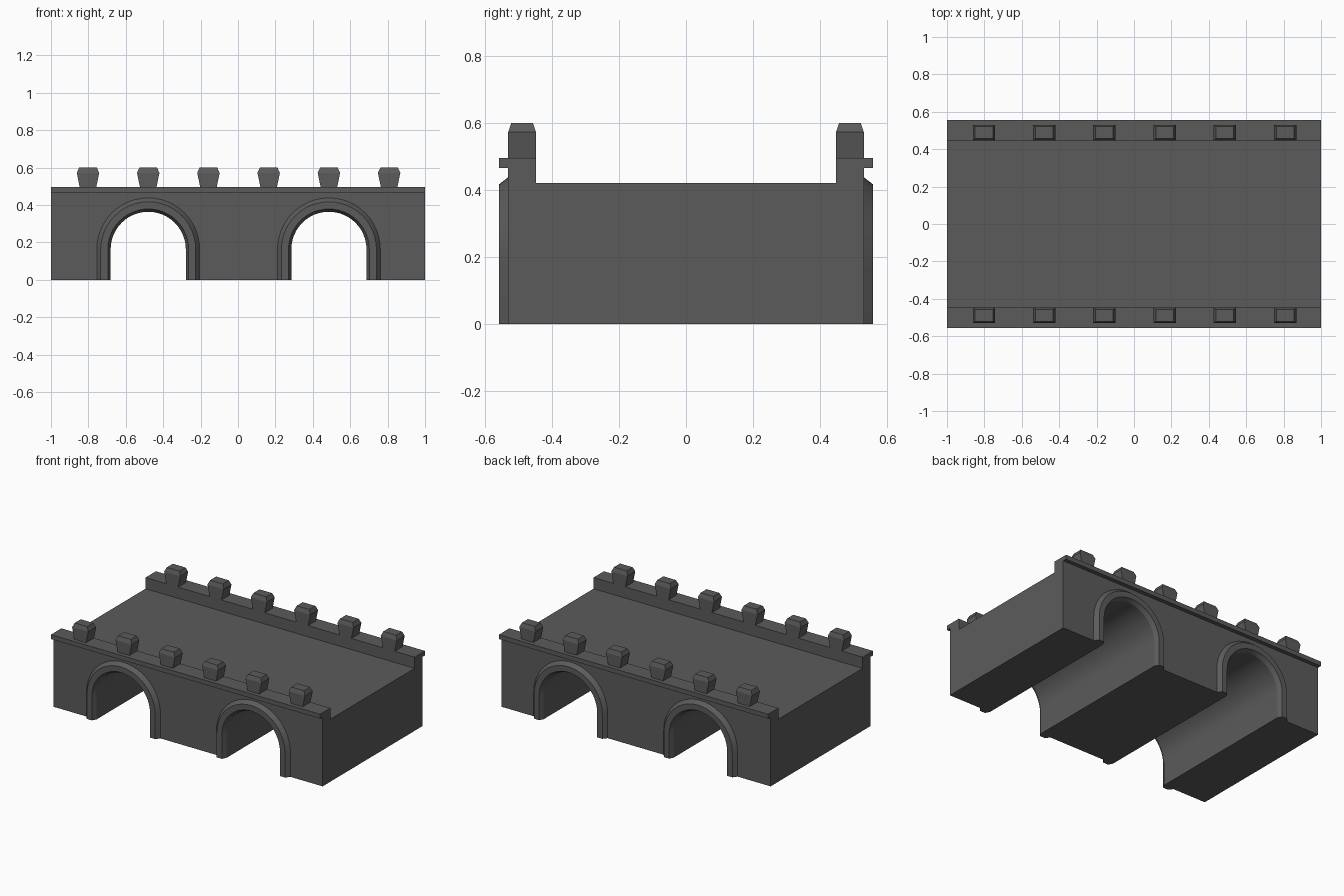
import bpy, bmesh
from math import pi, cos, sin, radians

if "Cube" in bpy.data.objects:
    bpy.data.objects.remove(bpy.data.objects["Cube"])

stone = bpy.data.materials.new("dark_grey_stone")
stone.diffuse_color = (0.105, 0.105, 0.105, 1)
stone.use_nodes = True
stone.node_tree.nodes["Principled BSDF"].inputs["Base Color"].default_value = stone.diffuse_color

ARCH_X = (-0.48, 0.486)   # arch centres
SPRING = 0.163            # height where the arches begin to curve
RADIUS = 0.201
SEG = 24


def arch(cx, r):
    """Points up the left leg, over the arch and down the right leg."""
    pts = [(cx - r, 0)]
    for i in range(SEG + 1):
        a = pi - pi * i / SEG
        pts.append((cx + r * cos(a), SPRING + r * sin(a)))
    return pts + [(cx + r, 0)]


def finish(name, bm, smooth=False):
    bmesh.ops.recalc_face_normals(bm, faces=bm.faces)
    me = bpy.data.meshes.new(name)
    bm.to_mesh(me)
    bm.free()
    me.materials.append(stone)
    ob = bpy.data.objects.new(name, me)
    bpy.context.collection.objects.link(ob)
    if smooth:
        bpy.context.view_layer.objects.active = ob
        ob.select_set(True)
        bpy.ops.object.shade_smooth_by_angle(angle=radians(30))
        ob.select_set(False)
    return ob


def loft(bm, rings, close_ends=True, cyclic=False):
    """Skin closed rings of 3D points."""
    vs = [[bm.verts.new(p) for p in ring] for ring in rings]
    n = len(vs[0])
    for a, b in zip(vs, vs[1:]):
        for i in range(n):
            j = (i + 1) % n
            bm.faces.new((a[i], a[j], b[j], b[i]))
    bm.faces.new(vs[0])
    bm.faces.new(vs[-1])


# Bridge body: side profile with both arches cut out, extruded in y
profile = [(-1, 0)]
for cx in ARCH_X:
    profile += arch(cx, RADIUS)
profile += [(1, 0), (1, 0.42), (-1, 0.42)]
bm = bmesh.new()
loft(bm, [[(x, y, z) for x, z in profile] for y in (-0.53, 0.53)])
finish("bridge_body", bm, True)

for side, label in ((-1, "front"), (1, "back")):
    # Parapet with overhanging ledge: L-shaped section along x
    section = [(0.447, 0.42), (0.53, 0.42), (0.53, 0.465),
               (0.557, 0.465), (0.557, 0.495), (0.447, 0.495)]
    bm = bmesh.new()
    loft(bm, [[(x, side * y, z) for y, z in section] for x in (-1, 1)])
    finish(label + "_parapet", bm)

    # Chamfered arch trims: bevelled section swept along each arch
    for k, cx in enumerate(ARCH_X):
        section = [(0.275, 0.53), (0.254, 0.557), (0.216, 0.557), (RADIUS, 0.53)]
        curves = [[(x, side * y, z) for x, z in arch(cx, r)] for r, y in section]
        bm = bmesh.new()
        loft(bm, list(zip(*curves)))
        finish(f"{label}_arch_trim_{k + 1}", bm, True)

    # Merlons: flare out upwards, then a chamfered cap
    bm = bmesh.new()
    for i in range(6):
        cx = 0.003 + (i - 2.5) * 0.322
        rings = []
        for hx, hy, z in ((0.044, 0.0415, 0.495), (0.06, 0.0415, 0.572), (0.047, 0.032, 0.6)):
            rings.append([(cx + sx * hx, side * 0.4885 + sy * hy, z)
                          for sx, sy in ((-1, -1), (1, -1), (1, 1), (-1, 1))])
        loft(bm, rings)
    finish(label + "_merlons", bm)
